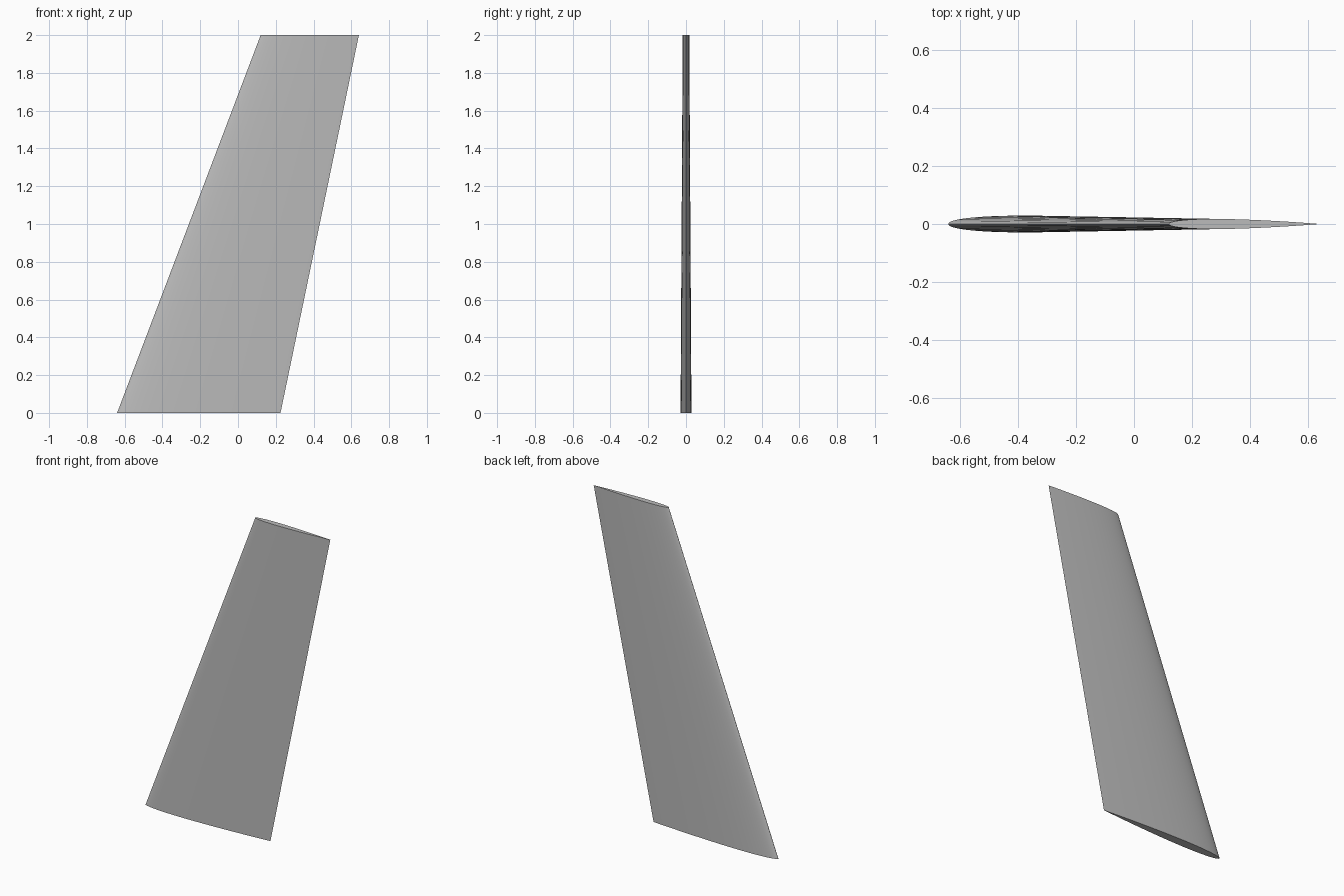
import bpy, bmesh, math

cube = bpy.data.objects.get("Cube")
if cube:
    bpy.data.objects.remove(cube, do_unlink=True)

# Single plain grey
grey = bpy.data.materials.new("plain grey")
grey.use_nodes = True
grey.diffuse_color = (0.5, 0.5, 0.5, 1)
grey.node_tree.nodes["Principled BSDF"].inputs["Base Color"].default_value = (0.5, 0.5, 0.5, 1)

STEPS = 24
THICKNESS = 0.067


def half_thickness(t):
    """Symmetric aerofoil with a closed trailing edge, per unit chord."""
    return 5 * THICKNESS * (0.2969 * math.sqrt(t) - 0.126 * t - 0.3516 * t**2
                            + 0.2843 * t**3 - 0.1036 * t**4)


def section(bm, lead, trail, z):
    """Closed loop: trailing edge, +y side to the nose, -y side back."""
    chord = trail - lead
    loop = []
    for i in range(2 * STEPS):
        a = math.pi * i / STEPS
        t = (1 + math.cos(a)) / 2
        side = 1 if i <= STEPS else -1
        y = 0 if i == 0 else side * half_thickness(t) * chord
        loop.append(bm.verts.new((lead + t * chord, y, z)))
    return loop


# Swept, tapered fin lofted between the root and tip sections
bm = bmesh.new()
root = section(bm, -0.64, 0.225, 0)
tip = section(bm, 0.12, 0.64, 2)
for i in range(len(root)):
    j = (i + 1) % len(root)
    bm.faces.new((root[i], root[j], tip[j], tip[i]))
bm.faces.new(root)
bm.faces.new(tip)
bmesh.ops.recalc_face_normals(bm, faces=bm.faces)

mesh = bpy.data.meshes.new("swept_fin")
bm.to_mesh(mesh)
bm.free()
mesh.materials.append(grey)
fin = bpy.data.objects.new("swept_fin", mesh)
bpy.context.collection.objects.link(fin)

# Smooth skin with sharp cap and trailing edges
bpy.context.view_layer.objects.active = fin
fin.select_set(True)
bpy.ops.object.shade_smooth_by_angle(angle=math.radians(40))
